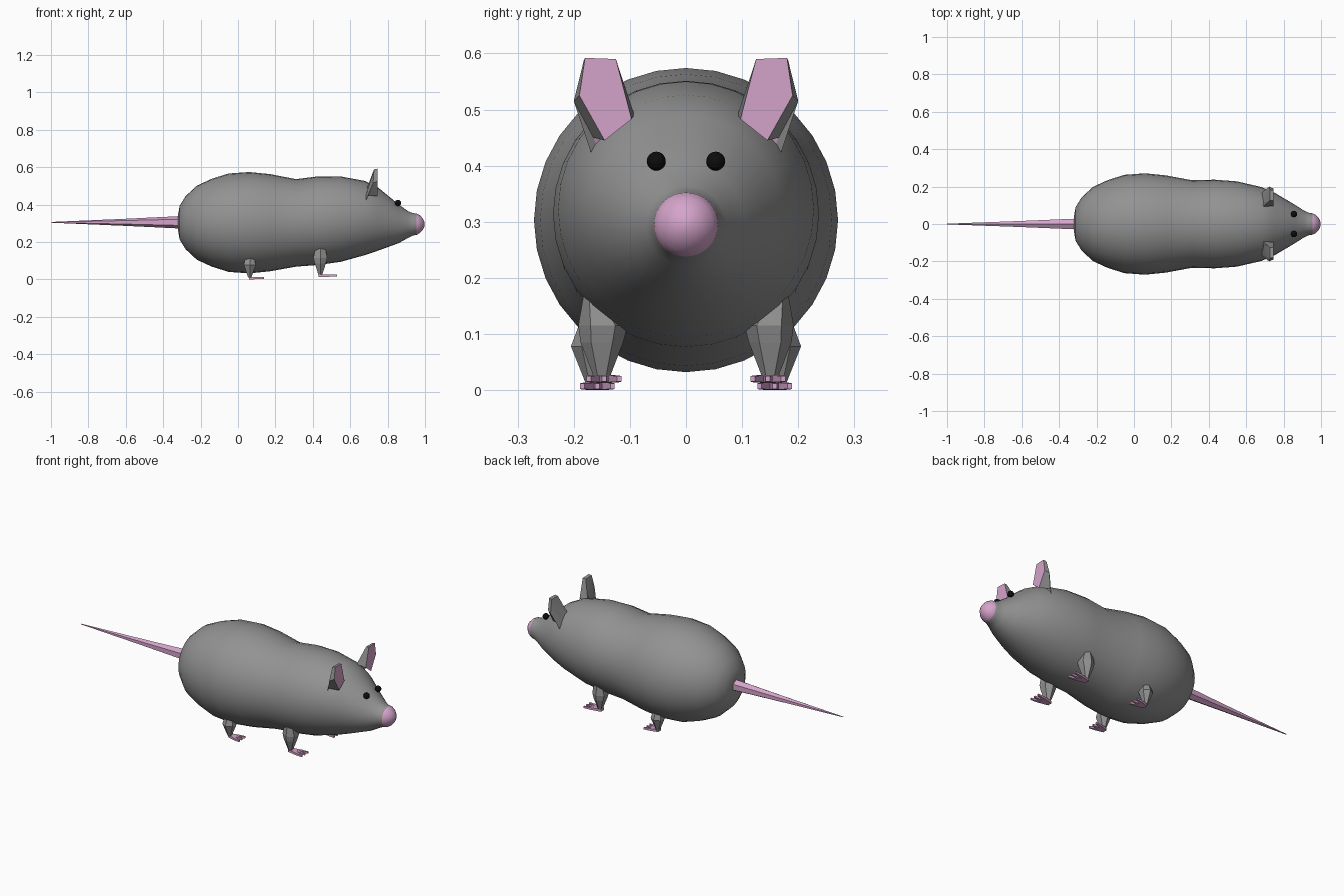
import bpy, bmesh, math
from mathutils import Vector

if "Cube" in bpy.data.objects:
    bpy.data.objects.remove(bpy.data.objects["Cube"])


def material(name, color):
    m = bpy.data.materials.new(name)
    m.diffuse_color = (*color, 1)
    m.use_nodes = True
    m.node_tree.nodes["Principled BSDF"].inputs["Base Color"].default_value = m.diffuse_color
    return m


GREY = material("grey fur", (0.29, 0.29, 0.29))
PINK = material("pink skin", (0.66, 0.37, 0.59))
BLACK = material("black", (0.004, 0.004, 0.004))


def loft(name, rings, mats, pick=None, smooth=None):
    """Skin a list of equal-length point rings, capping both ends."""
    bm = bmesh.new()
    loops = [[bm.verts.new(p) for p in ring] for ring in rings]
    n = len(loops[0])
    for a, b in zip(loops, loops[1:]):
        for i in range(n):
            j = (i + 1) % n
            bm.faces.new((a[i], a[j], b[j], b[i]))
    bm.faces.new(loops[0][::-1])
    bm.faces.new(loops[-1])
    bmesh.ops.recalc_face_normals(bm, faces=bm.faces)
    if pick:
        bm.normal_update()
        for f in bm.faces:
            f.material_index = pick(f)
    me = bpy.data.meshes.new(name)
    bm.to_mesh(me)
    bm.free()
    for m in mats:
        me.materials.append(m)
    ob = bpy.data.objects.new(name, me)
    bpy.context.collection.objects.link(ob)
    if smooth:
        shade(ob, smooth)
    return ob


def shade(ob, degrees):
    bpy.ops.object.select_all(action='DESELECT')
    ob.select_set(True)
    bpy.context.view_layer.objects.active = ob
    bpy.ops.object.shade_smooth_by_angle(angle=math.radians(degrees))


def ring_x(x, z, r, n, y=0):
    """Circle facing along x."""
    return [(x, y + r * math.sin(t), z + r * math.cos(t))
            for t in (2 * math.pi * i / n for i in range(n))]


def ring_z(x, y, z, rx, ry, n=6):
    """Ellipse facing along z."""
    return [(x + rx * math.cos(t), y + ry * math.sin(t), z)
            for t in (2 * math.pi * (i + 0.5) / n for i in range(n))]


# Body, head and nose in one skin: x, centre height, radius
SECTIONS = [
    (-0.32, 0.303, 0.045), (-0.312, 0.303, 0.09), (-0.28, 0.303, 0.142),
    (-0.22, 0.303, 0.198), (-0.14, 0.303, 0.235), (-0.05, 0.303, 0.263),
    (0.06, 0.303, 0.271), (0.17, 0.303, 0.26), (0.31, 0.302, 0.234),
    (0.43, 0.314, 0.237), (0.55, 0.322, 0.228), (0.68, 0.328, 0.198),
    (0.75, 0.322, 0.168), (0.86, 0.297, 0.103), (0.91, 0.293, 0.071),
    (0.935, 0.294, 0.060), (0.955, 0.295, 0.057), (0.972, 0.295, 0.048),
    (0.988, 0.295, 0.031), (0.996, 0.295, 0.014), (0.998, 0.295, 0.002),
]
loft("body", [ring_x(x, z, r, 32) for x, z, r in SECTIONS], [GREY, PINK],
     lambda f: int(f.calc_center_median().x > 0.955), 60)

# Tail
loft("tail", [ring_x(-0.29, 0.305, 0.034, 6), ring_x(-0.6, 0.305, 0.019, 6),
              ring_x(-1.0, 0.305, 0.002, 6)], [PINK])

# Ear outlines (y, z): pink front and fuller grey back, rooted in the head
EAR_FRONT = [(0.125, 0.59), (0.18, 0.592), (0.19, 0.525), (0.145, 0.445), (0.097, 0.483)]
EAR_BACK = [(0.727, 0.127, 0.588), (0.727, 0.182, 0.588), (0.722, 0.2, 0.515),
            (0.69, 0.165, 0.45), (0.69, 0.092, 0.49)]
EAR_ROOT = [(0.70, 0.11, 0.53), (0.70, 0.155, 0.53), (0.69, 0.165, 0.47),
            (0.655, 0.12, 0.40), (0.655, 0.08, 0.43)]
EAR_ROOT = [(x - 0.01, y, z - 0.06) for x, y, z in EAR_ROOT]


def toes(name, x, y, z, length, side):
    """Three fanned toes joined at the ankle."""
    for k in (-1, 0, 1):
        a = Vector((x - 0.005, y + k * 0.006, z))
        d = Vector((length, k * 0.021, 0))
        rings = [[a + d * s + Vector((0, v * w, u * h))
                  for v, u in ((-1, -1), (1, -1), (1, 1), (-1, 1))]
                 for s, w, h in ((0, 0.007, 0.007), (0.6, 0.008, 0.006), (1, 0.004, 0.005))]
        loft(f"{name}_toe_{side}_{k + 2}", rings, [PINK])


def leg(name, x, y, rings, side):
    """Tapered faceted leg: offset x, offset y, z, radius x, radius y."""
    loft(f"{name}_{side}", [ring_z(x + dx, y + dy * s, z, rx, ry)
                            for dx, dy, z, rx, ry in rings], [GREY])


for s, side in ((-1, "right"), (1, "left")):
    # Ear
    front = [(0.745, y * s, z) for y, z in EAR_FRONT]
    back = [(x, y * s, z) for x, y, z in EAR_BACK]
    root = [(x, y * s, z) for x, y, z in EAR_ROOT]
    loft(f"ear_{side}", [root, back, front], [GREY, PINK],
         lambda f: int(f.normal.x > 0.9), 35)

    # Eye
    bpy.ops.mesh.primitive_uv_sphere_add(segments=16, ring_count=8, radius=0.017,
                                         location=(0.855, 0.053 * s, 0.408))
    eye = bpy.context.object
    eye.name = f"eye_{side}"
    eye.data.materials.append(BLACK)
    shade(eye, 60)

    # Front leg and foot
    leg("front_leg", 0.44, 0.15 * s,
        [(0, 0.015, 0.178, 0.028, 0.016), (0, -0.002, 0.115, 0.043, 0.044),
         (0, 0.0, 0.085, 0.034, 0.038), (0, 0, 0.025, 0.012, 0.015)], s)
    toes("front_leg", 0.435, 0.146 * s, 0.02, 0.1, side)

    # Hind leg and foot
    leg("hind_leg", 0.063, 0.165 * s,
        [(0, 0, 0.118, 0.027, 0.025), (0, 0.002, 0.078, 0.037, 0.038),
         (0, 0, 0.01, 0.01, 0.013)], s)
    toes("hind_leg", 0.063, 0.158 * s, 0.007, 0.08, side)
